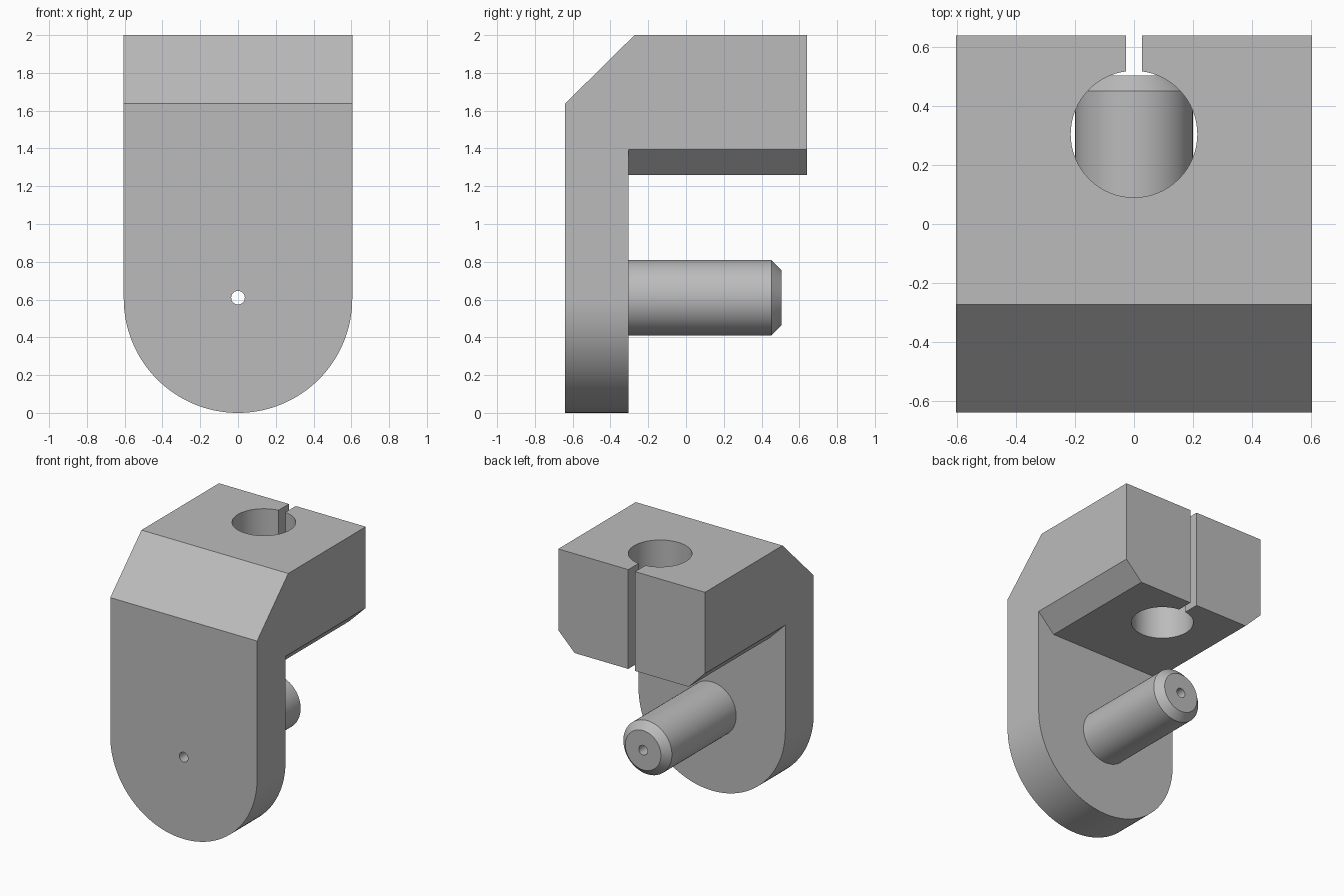
import bpy
import bmesh
from math import cos, sin, pi, radians
from mathutils import Vector

old = bpy.data.objects.get("Cube")
if old:
    bpy.data.objects.remove(old, do_unlink=True)

# Key sizes
HALF_W, HALF_D, TOP = 0.605, 0.64, 2.0
PLATE_BACK = -0.305
HEAD_BOTTOM = 1.26
PIN_Z, PIN_R, PIN_END = 0.61, 0.2, 0.505
BORE_Y, BORE_R = 0.305, 0.215

grey = bpy.data.materials.new("plain grey")
grey.use_nodes = True
colour = (0.50, 0.50, 0.50, 1)
grey.diffuse_color = colour
grey.node_tree.nodes["Principled BSDF"].inputs["Base Color"].default_value = colour


def arc(cx, cy, r, start=0, sweep=360, steps=64, closed=True):
    n = steps if closed else steps + 1
    return [(cx + r * cos(radians(start + sweep * i / steps)),
             cy + r * sin(radians(start + sweep * i / steps))) for i in range(n)]


def prism(name, outline, axis, lo, hi, tip_bevel=0):
    """Extrude a 2D outline along an axis, from lo to hi."""
    place = {"x": lambda a, b, t: (t, a, b),
             "y": lambda a, b, t: (a, t, b),
             "z": lambda a, b, t: (a, b, t)}[axis]
    bm = bmesh.new()
    face = bm.faces.new([bm.verts.new(place(a, b, lo)) for a, b in outline])
    new = bmesh.ops.extrude_face_region(bm, geom=[face])["geom"]
    bmesh.ops.translate(bm, vec=Vector(place(0, 0, hi - lo)),
                        verts=[g for g in new if isinstance(g, bmesh.types.BMVert)])
    if tip_bevel:
        rim = [g for g in new if isinstance(g, bmesh.types.BMEdge)]
        bmesh.ops.bevel(bm, geom=rim, offset=tip_bevel, segments=1, affect="EDGES")
    bmesh.ops.recalc_face_normals(bm, faces=bm.faces)
    mesh = bpy.data.meshes.new(name)
    bm.to_mesh(mesh)
    bm.free()
    mesh.materials.append(grey)
    obj = bpy.data.objects.new(name, mesh)
    bpy.context.collection.objects.link(obj)
    return obj


def combine(target, tool, operation):
    """Apply a boolean and remove the tool object."""
    tool.hide_render = True
    mod = target.modifiers.new(tool.name, "BOOLEAN")
    mod.operation, mod.object, mod.solver = operation, tool, "EXACT"
    bpy.ops.object.select_all(action="DESELECT")
    bpy.context.view_layer.objects.active = target
    target.select_set(True)
    bpy.ops.object.modifier_apply(modifier=mod.name)
    bpy.data.objects.remove(tool, do_unlink=True)


# Round-bottomed block
outline = [(HALF_W, TOP), (-HALF_W, TOP)]
outline += arc(0, HALF_W, HALF_W, 180, 180, 64, closed=False)
bracket = prism("bracket", outline, "y", -HALF_D, HALF_D)

# Space under the head, leaving sloped lower side edges
under = [(-0.8, -0.2), (0.8, -0.2), (0.8, HEAD_BOTTOM + 0.33), (0.47, HEAD_BOTTOM),
         (-0.47, HEAD_BOTTOM), (-0.8, HEAD_BOTTOM + 0.33)]
combine(bracket, prism("undercut", under, "y", PLATE_BACK, 1), "DIFFERENCE")

# Sloped top front edge
slope = [(-0.84, 1.44), (-0.07, 2.2), (-0.84, 2.2)]
combine(bracket, prism("front_slope", slope, "x", -1, 1), "DIFFERENCE")

# Clamp bore and its slot at the back
combine(bracket, prism("bore", arc(0, BORE_Y, BORE_R), "z", 1, 2.2), "DIFFERENCE")
slot = [(-0.028, 0.4), (0.028, 0.4), (0.028, 0.8), (-0.028, 0.8)]
combine(bracket, prism("slot", slot, "z", 1, 2.2), "DIFFERENCE")

# Pin with chamfered tip
pin = prism("pin", arc(0, PIN_Z, PIN_R), "y", -0.45, PIN_END, 0.053)
combine(bracket, pin, "UNION")

# Small hole through plate and pin
combine(bracket, prism("pin_hole", arc(0, PIN_Z, 0.036, steps=32), "y", -1, 1), "DIFFERENCE")

bpy.ops.object.shade_smooth_by_angle(angle=radians(30))
